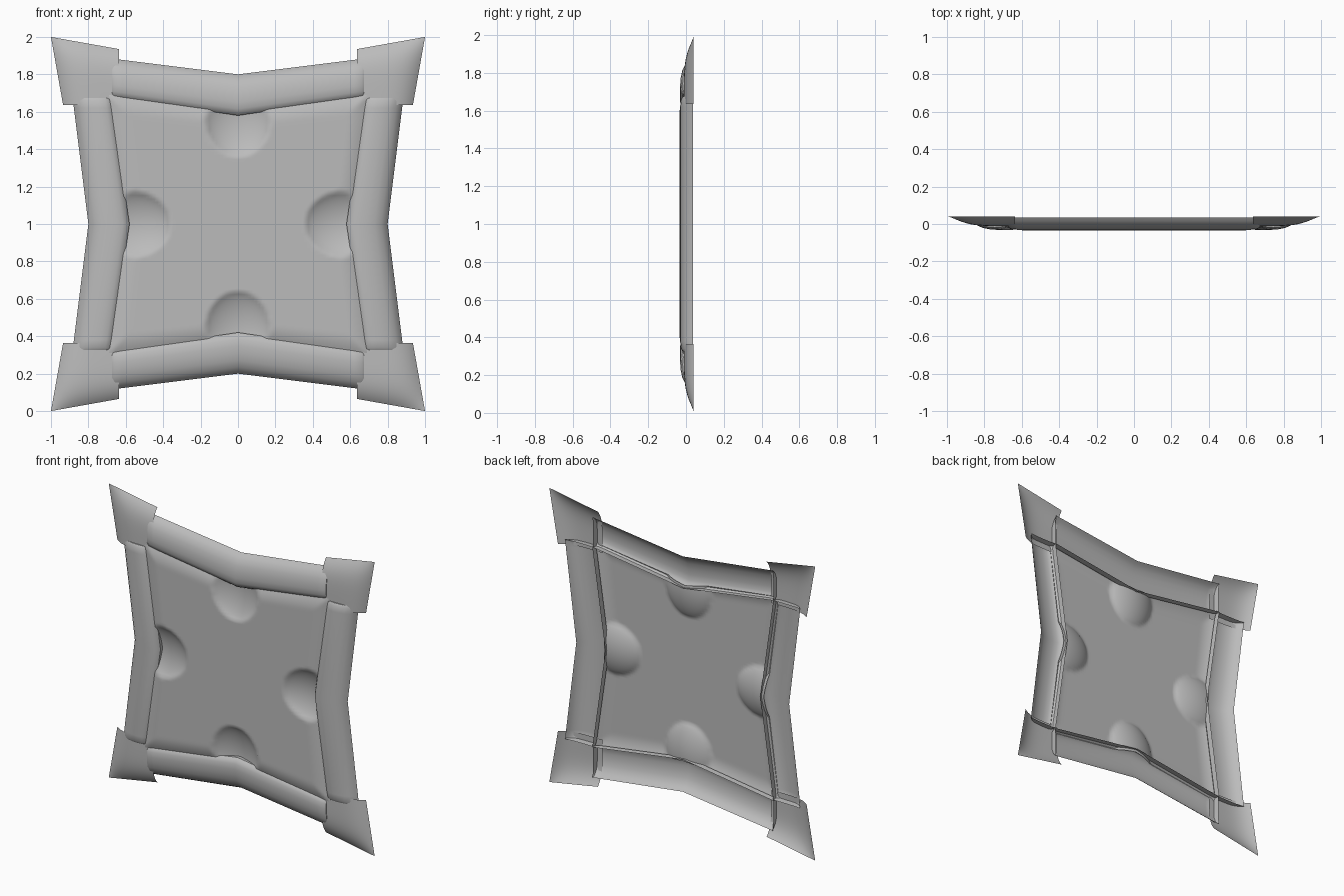
import bpy, bmesh, math
from mathutils import Matrix, Vector

cube = bpy.data.objects.get("Cube")
if cube:
    bpy.data.objects.remove(cube, do_unlink=True)

stone = bpy.data.materials.new("grey_stone")
stone.use_nodes = True
grey = (0.5, 0.5, 0.5, 1)
stone.diffuse_color = grey
stone.node_tree.nodes["Principled BSDF"].inputs["Base Color"].default_value = grey

CENTRE = Vector((0, 0, 1))
SIDES = ("top", "left", "bottom", "right")


def grid_object(name, rows, quarter=0, angle=40):
    """Skin a grid of points given around the centre, turned by quarter turns."""
    turn = Matrix.Rotation(quarter * math.pi / 2, 3, 'Y')
    bm = bmesh.new()
    verts = [[bm.verts.new(turn @ Vector(p) + CENTRE) for p in row] for row in rows]
    for a, b in zip(verts, verts[1:]):
        for i in range(len(a) - 1):
            bm.faces.new((a[i], a[i + 1], b[i + 1], b[i]))
    bm.normal_update()
    # the relief faces the front
    if sum(f.normal.y * f.calc_area() for f in bm.faces) > 0:
        bmesh.ops.reverse_faces(bm, faces=bm.faces[:])
    mesh = bpy.data.meshes.new(name)
    bm.to_mesh(mesh)
    bm.free()
    mesh.materials.append(stone)
    obj = bpy.data.objects.new(name, mesh)
    bpy.context.collection.objects.link(obj)
    bpy.ops.object.select_all(action='DESELECT')
    obj.select_set(True)
    bpy.context.view_layer.objects.active = obj
    bpy.ops.object.shade_smooth_by_angle(angle=math.radians(angle))


# Panel: a raised four-pointed sheet with a round hollow in the middle of each side
def panel_point(u, v):
    x = 0.6 * u * (1 + 0.15 * abs(v))
    z = 0.6 * v * (1 + 0.15 * abs(u))
    rim = max(0, max(abs(u), abs(v)) - 0.86) / 0.14
    y = -0.034 + 0.02 * rim ** 2
    for dx, dz in ((1, 0), (-1, 0), (0, 1), (0, -1)):
        along = x * dx + z * dz
        across = x * dz - z * dx
        r = math.hypot(across / 0.175, (along - 0.57) / 0.21)
        if r < 1:
            y = max(y, -0.034 + 0.055 * (1 - r * r) ** 0.8)
    return x, y, z


N = 80
steps = [2 * i / N - 1 for i in range(N + 1)]
grid_object("panel", [[panel_point(u, v) for u in steps] for v in steps], angle=50)

# Beams: an arched shell, bent at the middle, with blunt ends and a deep inner wall
PROFILE = [(0, 0.036), (0.06, 0.016), (0.16, -0.004), (0.32, -0.02), (0.5, -0.028),
           (0.68, -0.031), (0.84, -0.028), (0.95, -0.018), (1, -0.004), (0.99, 0.034)]
STATIONS = [(0.678, 0.9), (0.674, 0.2), (0.66, 0.06), (0.62, 0)]
STATIONS = [(-s, d) for s, d in STATIONS] + [(0, 0)] + STATIONS[::-1]


def beam_rows():
    rows = []
    for s, drop in STATIONS:
        outer = 0.8 + 0.125 * abs(s)
        inner = 0.58 + 0.145 * abs(s)
        rows.append([(s, y + (0.036 - y) * drop, outer + (inner - outer) * t)
                     for t, y in PROFILE])
    return rows


for q, side in enumerate(SIDES):
    grid_object(side + "_beam", beam_rows(), q)


# Corners: a kite-shaped plate, rounded back along its two outer edges
def corner_point(u, v):
    reach = 1 - 0.065 * (u + v - u * v)
    x = 0.635 + (1 - u) * (0.365 - 0.065 * v)
    z = 0.635 + (1 - v) * (0.365 - 0.065 * u)
    rise = (1 - (1 - u) ** 5) * (1 - (1 - v) ** 5)
    return x, 0.04 - 0.055 * rise * reach, z


M = 14
fractions = [(i / M) ** 1.5 for i in range(M + 1)]
for q, side in enumerate(SIDES):
    grid_object(side + "_corner", [[corner_point(u, v) for u in fractions]
                                   for v in fractions], q)
